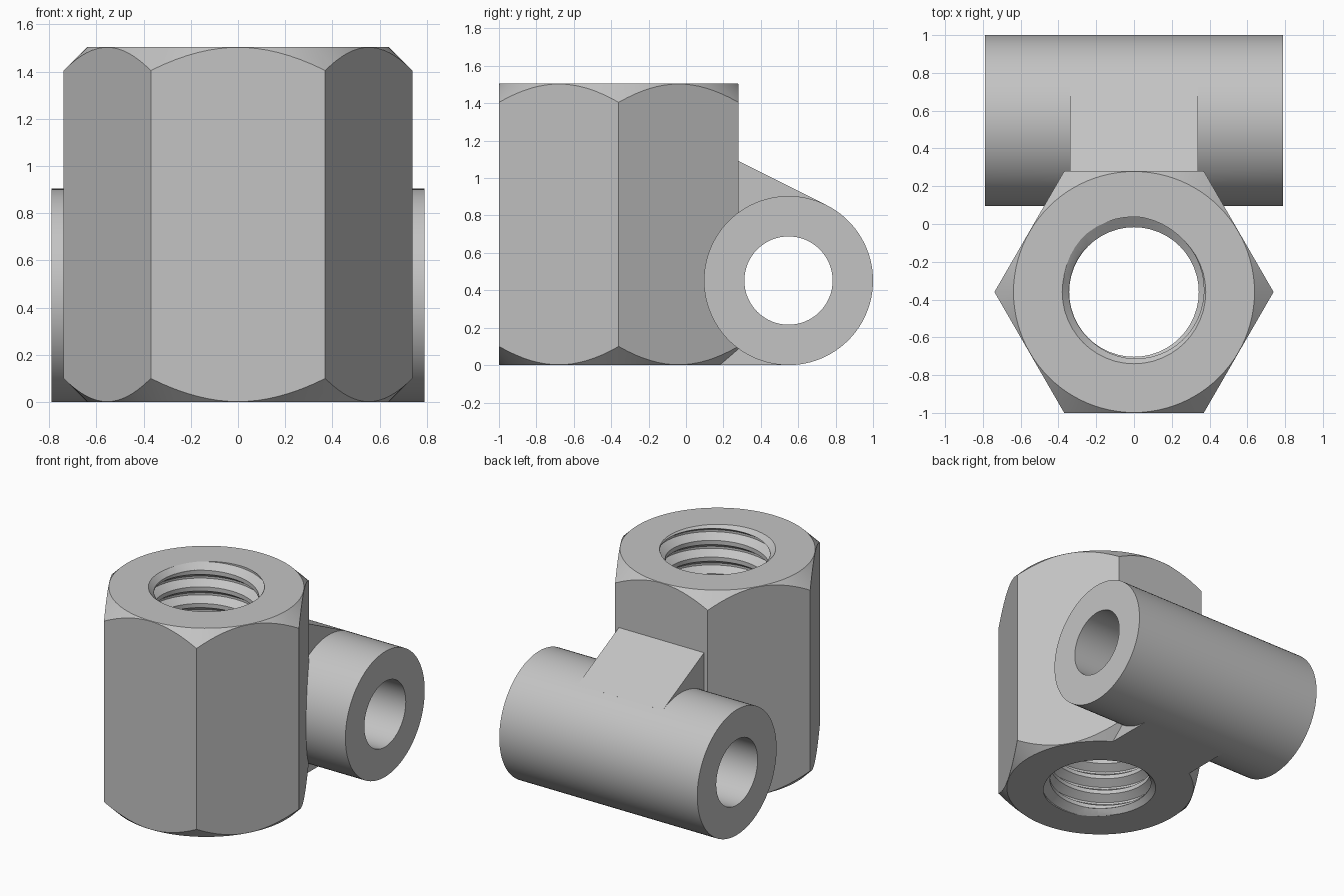
import bpy, bmesh, math
from mathutils import Matrix

cube = bpy.data.objects.get("Cube")
if cube:
    bpy.data.objects.remove(cube, do_unlink=True)

HEIGHT = 1.505
NUT_Y = -0.36
BARREL_Y, BARREL_Z, BARREL_R = 0.548, 0.452, 0.452
PITCH, STEPS, TURNS = 0.12, 48, 16

metal = bpy.data.materials.new("grey metal")
metal.use_nodes = True
colour = (0.55, 0.55, 0.55, 1)
metal.diffuse_color = colour
metal.node_tree.nodes["Principled BSDF"].inputs["Base Color"].default_value = colour


def finish(name, bm, matrix=Matrix()):
    bmesh.ops.transform(bm, matrix=matrix, verts=bm.verts)
    bmesh.ops.recalc_face_normals(bm, faces=bm.faces)
    mesh = bpy.data.meshes.new(name)
    bm.to_mesh(mesh)
    bm.free()
    mesh.materials.append(metal)
    obj = bpy.data.objects.new(name, mesh)
    bpy.context.collection.objects.link(obj)
    return obj


def lathe(name, profile, sides, matrix):
    """Turn (radius, z) points about z and cap both ends."""
    bm = bmesh.new()
    rings = [[bm.verts.new((r * math.cos(math.tau * k / sides),
                            r * math.sin(math.tau * k / sides), z))
              for k in range(sides)] for r, z in profile]
    for low, high in zip(rings, rings[1:]):
        for k in range(sides):
            j = (k + 1) % sides
            bm.faces.new((low[k], low[j], high[j], high[k]))
    bm.faces.new(rings[0])
    bm.faces.new(rings[-1])
    return finish(name, bm, matrix)


def combine(target, tool, operation):
    mod = target.modifiers.new(operation.lower(), "BOOLEAN")
    mod.operation, mod.solver, mod.object = operation, "EXACT", tool
    bpy.context.view_layer.objects.active = target
    bpy.ops.object.modifier_apply(modifier=mod.name)
    bpy.data.objects.remove(tool, do_unlink=True)


def thread_cutter(matrix):
    """Closed helical screw used to cut the threaded bore."""
    profile = [(0, 0.343), (0.25, 0.343), (0.5625, 0.398), (0.6875, 0.398)]
    bm = bmesh.new()
    total = TURNS * STEPS
    rows = []
    for n in range(total + 1):
        a = math.tau * n / STEPS
        rows.append([bm.verts.new((r * math.cos(a), r * math.sin(a),
                                   PITCH * (n / STEPS + s - 2.385)))
                     for s, r in profile])
    for n in range(total):
        here, ahead = rows[n][:], rows[n + 1][:]
        if n + 1 + STEPS <= total:
            here.append(rows[n + STEPS][0])
            ahead.append(rows[n + 1 + STEPS][0])
        for i in range(len(here) - 1):
            bm.faces.new((here[i], ahead[i], ahead[i + 1], here[i + 1]))
    # Join the loose ends of the helix, then fan each end to the axis
    for a, b in ((0, STEPS), (total - STEPS, total)):
        if not bm.edges.get((rows[a][3], rows[b][0])):
            bm.edges.new((rows[a][3], rows[b][0]))
    rim = [e for e in bm.edges if len(e.link_faces) < 2]
    ends = [bm.verts.new((0, 0, z)) for z in (-0.25, HEIGHT + 0.2)]
    for e in rim:
        top = e.verts[0].co.z > HEIGHT / 2
        bm.faces.new((e.verts[0], e.verts[1], ends[top]))
    return finish("thread_cutter", bm, matrix)


at_nut = Matrix.Translation((0, NUT_Y, 0))
at_barrel = Matrix.Translation((0, BARREL_Y, BARREL_Z)) @ Matrix.Rotation(math.pi / 2, 4, "Y")

# Hexagonal body with conical chamfers on both ends
body = lathe("threaded_hex_body", [(0.739, -0.1), (0.739, HEIGHT + 0.1)], 6, at_nut)
cone = [(0.638, 0), (0.84, 0.2), (0.84, HEIGHT - 0.2), (0.638, HEIGHT)]
combine(body, lathe("chamfer", cone, 96, at_nut), "INTERSECT")

# Web joining the body to the barrel, tangent to the barrel top
bm = bmesh.new()
slope = math.atan2(2, 1)
ty = BARREL_Y + BARREL_R * math.cos(slope)
tz = BARREL_Z + BARREL_R * math.sin(slope)
outline = [(0.12, 0), (BARREL_Y, 0), (BARREL_Y, BARREL_Z), (ty, tz),
           (0.12, tz + (ty - 0.12) / 2)]
face = bm.faces.new([bm.verts.new((-0.34, y, z)) for y, z in outline])
side = bmesh.ops.extrude_face_region(bm, geom=[face])["geom"]
bmesh.ops.translate(bm, vec=(0.68, 0, 0),
                    verts=[v for v in side if isinstance(v, bmesh.types.BMVert)])
combine(body, finish("web", bm), "UNION")

# Cross barrel and its plain bore
combine(body, lathe("barrel", [(BARREL_R, -0.79), (BARREL_R, 0.79)], 96, at_barrel), "UNION")
combine(body, lathe("barrel_bore", [(0.236, -1), (0.236, 1)], 64, at_barrel), "DIFFERENCE")

# Threaded bore with a small countersink at each mouth
combine(body, thread_cutter(at_nut), "DIFFERENCE")
for base, direction in ((HEIGHT, 1), (0, -1)):
    sink = [(0.345, base - 0.035 * direction), (0.39, base + 0.01 * direction)]
    combine(body, lathe("countersink", sink, STEPS, at_nut), "DIFFERENCE")

# Smooth the round surfaces, keep the machined edges crisp
for obj in bpy.context.selected_objects:
    obj.select_set(False)
body.select_set(True)
bpy.context.view_layer.objects.active = body
bpy.ops.object.shade_smooth_by_angle(angle=math.radians(25))
